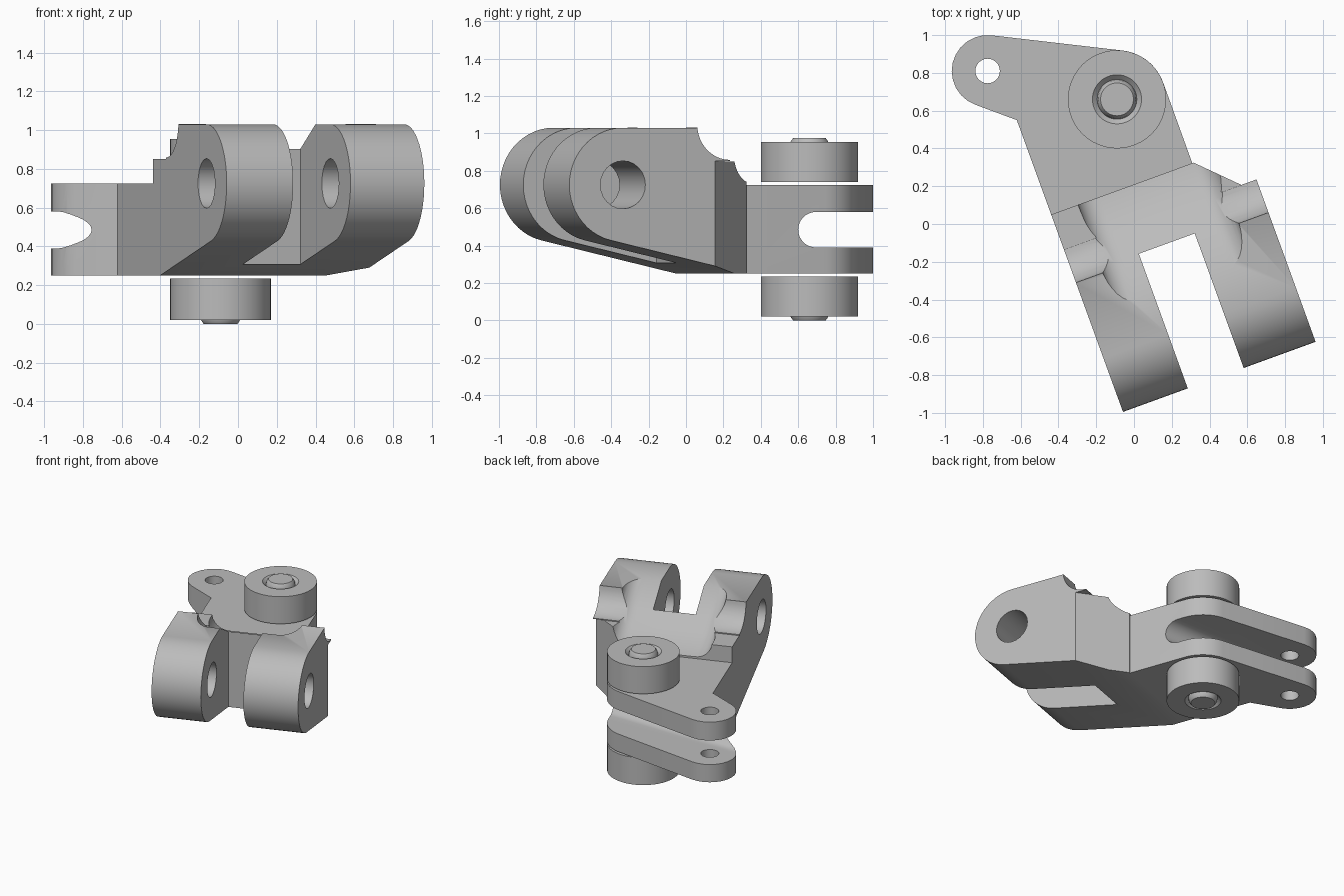
import bpy, bmesh
from math import sin, cos, pi, radians
from mathutils import Matrix

if "Cube" in bpy.data.objects:
    bpy.data.objects.remove(bpy.data.objects["Cube"])

TURN = Matrix.Rotation(radians(20), 4, "Z")   # the fork points 20 degrees off the front

steel = bpy.data.materials.new("plain grey steel")
steel.use_nodes = True
steel.diffuse_color = (0.5, 0.5, 0.5, 1)
steel.node_tree.nodes["Principled BSDF"].inputs["Base Color"].default_value = (0.5, 0.5, 0.5, 1)


def arc(cx, cy, r, start, end, n):
    steps = [radians(start + (end - start) * i / n) for i in range(n + 1)]
    return [(cx + r * cos(a), cy + r * sin(a)) for a in steps]


def finish(name, bm, matrix=None):
    bmesh.ops.remove_doubles(bm, verts=bm.verts, dist=0.00001)
    bmesh.ops.recalc_face_normals(bm, faces=bm.faces)
    if matrix:
        bm.transform(matrix)
    mesh = bpy.data.meshes.new(name)
    bm.to_mesh(mesh)
    bm.free()
    mesh.materials.append(steel)
    obj = bpy.data.objects.new(name, mesh)
    bpy.context.collection.objects.link(obj)
    return obj


def loft(name, rings, matrix=None):
    """Skin a row of equal point rings and cap both ends."""
    bm = bmesh.new()
    rows = [[bm.verts.new(p) for p in ring] for ring in rings]
    for a, b in zip(rows, rows[1:]):
        for i in range(len(a)):
            j = (i + 1) % len(a)
            bm.faces.new((a[i], a[j], b[j], b[i]))
    bm.faces.new(rows[0])
    bm.faces.new(rows[-1])
    return finish(name, bm, matrix)


def upright(name, outline, low, high, matrix=None):
    return loft(name, [[(x, y, z) for x, y in outline] for z in (low, high)], matrix)


def sideways(name, profile, left, right, matrix=None):
    return loft(name, [[(x, y, z) for y, z in profile] for x in (left, right)], matrix)


def cut(obj, cutter):
    cutter.hide_render = True
    mod = obj.modifiers.new("cut", "BOOLEAN")
    mod.operation = "DIFFERENCE"
    mod.solver = "EXACT"
    mod.object = cutter
    bpy.context.view_layer.objects.active = obj
    bpy.ops.object.modifier_apply(modifier=mod.name)
    bpy.data.objects.remove(cutter)


def smooth(obj):
    bpy.ops.object.select_all(action="DESELECT")
    obj.select_set(True)
    bpy.context.view_layer.objects.active = obj
    bpy.ops.object.shade_smooth_by_angle(angle=radians(30))


# Fork block: side profile with round nose, sloped belly and stepped back
profile = arc(-0.61, 0.725, 0.305, 90, 256.8, 24)
profile += [(0.09, 0.25), (0.197, 0.25), (0.197, 0.85), (0, 0.85)]
profile += arc(0, 1.045, 0.187, 270, 184, 10)
profile.append((-0.19, 1.03))
fork = sideways("fork_body", profile, -0.395, 0.69, TURN)

# Gap between the arms, corner chamfer and pin hole
cut(fork, upright("arm_gap", [(-0.03, -2), (0.285, -2), (0.285, -0.157), (-0.03, -0.157)], 0, 2, TURN))
cut(fork, upright("corner_cutter", [(0.905, -0.3), (0.905, 0.5), (0.105, 0.5)], 0, 0.852, TURN))
cut(fork, sideways("pin_hole", arc(-0.61, 0.725, 0.128, 0, 345, 23), -1, 1, TURN))

# Rising hollow with filleted sides, clearing the upper roller
rings = []
for v, floor in [(0.4, 0.726), (0.25, 0.728), (0.1, 0.76), (-0.02, 0.82), (-0.152, 0.9), (-0.45, 1.066)]:
    top = 1.4
    section = [(-0.245, top)]
    section += arc(-0.12, floor + 0.125, 0.125, 180, 270, 8)
    section += arc(0.4, floor + 0.125, 0.125, 270, 360, 8)
    section.append((0.525, top))
    rings.append([(u, v, z) for u, z in section])
cut(fork, loft("hollow_cutter", rings, TURN))
smooth(fork)


# Rear plate with round hub and side ear
def turned(u, v):
    p = TURN @ Matrix.Translation((u, v, 0))
    return (p.translation.x, p.translation.y)


HUB = (-0.09, 0.66)
EAR = (-0.775, 0.81)
outline = [turned(-0.395, 0.197), turned(0.4, 0.197)]
outline += arc(*HUB, 0.26, 20, 83.3, 12)
outline += arc(*EAR, 0.19, 83.3, 250, 12)
outline.append(turned(-0.395, 0.729))
plate = upright("ear_plate", outline, 0.25, 0.725)

# Round-bottomed slot splitting the ear, and its hole
slot = [(2, 0.58), *arc(0.695, 0.485, 0.095, 90, 270, 16), (2, 0.39)]
cut(plate, sideways("slot_cutter", slot, -2, 2))
cut(plate, upright("ear_hole", arc(*EAR, 0.065, 0, 345, 23), 0, 2))
smooth(plate)


# Rollers above and below the hub, each with a countersunk pin end
def roller(name, base, direction):
    bm = bmesh.new()
    shape = [(0, 0), (0.26, 0), (0.26, 0.215), (0.13, 0.215), (0.105, 0.19),
             (0.1, 0.217), (0.087, 0.235), (0, 0.235)]
    verts = [bm.verts.new((r, 0, h * direction)) for r, h in shape]
    edges = [bm.edges.new(pair) for pair in zip(verts, verts[1:])]
    bmesh.ops.spin(bm, geom=verts + edges, cent=(0, 0, 0), axis=(0, 0, 1),
                   angle=2 * pi, steps=48)
    smooth(finish(name, bm, Matrix.Translation((*HUB, base))))


roller("upper_roller", 0.74, 1)
roller("lower_roller", 0.235, -1)
